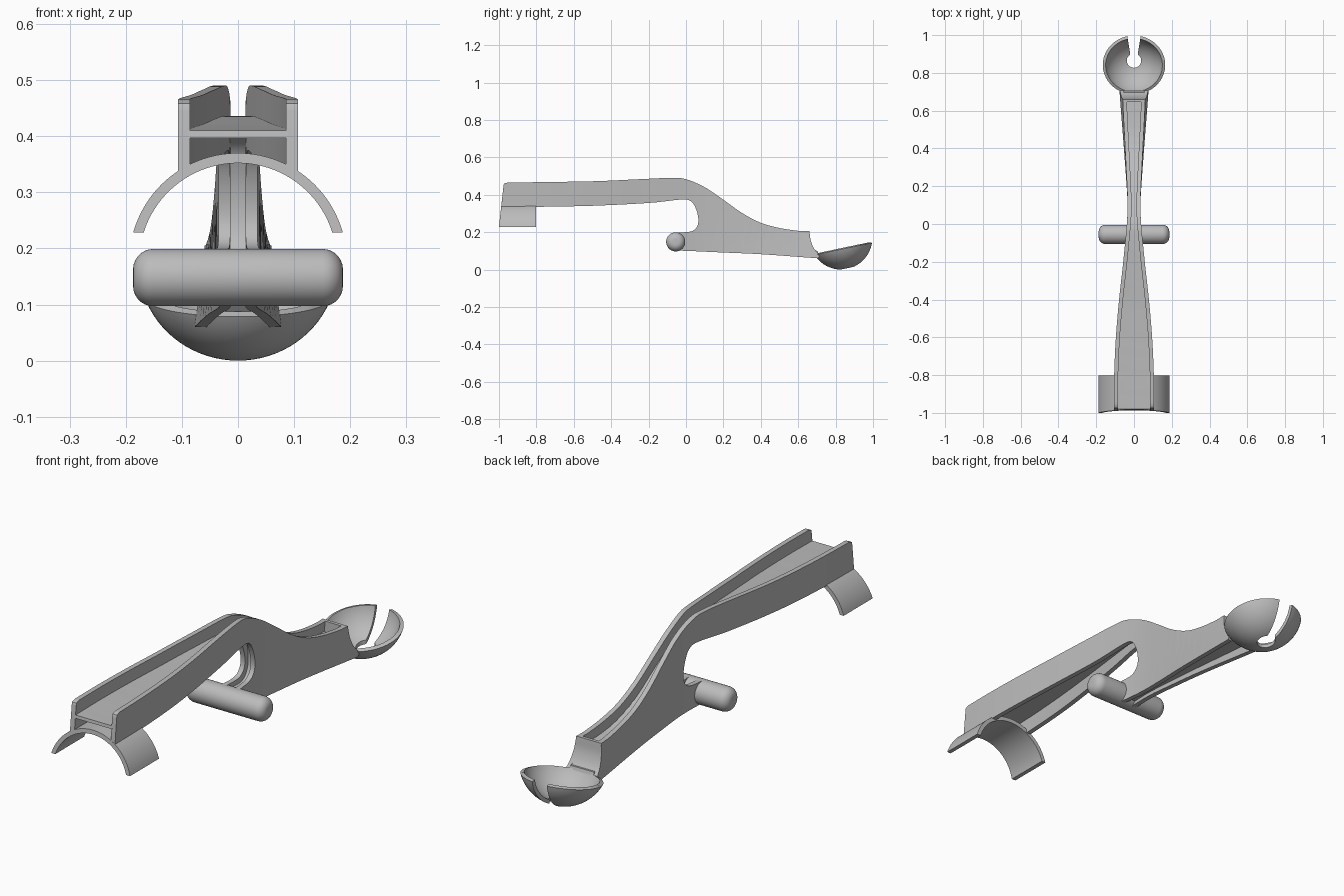
import bpy, bmesh, math
from mathutils import Vector, Matrix

cube = bpy.data.objects.get("Cube")
if cube:
    bpy.data.objects.remove(cube)

grey = bpy.data.materials.new("plain_grey")
grey.use_nodes = True
grey.diffuse_color = (0.5, 0.5, 0.5, 1)
grey.node_tree.nodes["Principled BSDF"].inputs["Base Color"].default_value = (0.5, 0.5, 0.5, 1)


def finish(bm, name):
    """Turn a bmesh into a grey object."""
    bmesh.ops.recalc_face_normals(bm, faces=bm.faces)
    mesh = bpy.data.meshes.new(name)
    bm.to_mesh(mesh)
    bm.free()
    mesh.materials.append(grey)
    ob = bpy.data.objects.new(name, mesh)
    bpy.context.collection.objects.link(ob)
    return ob


def shade(ob):
    bpy.ops.object.select_all(action='DESELECT')
    ob.select_set(True)
    bpy.context.view_layer.objects.active = ob
    bpy.ops.object.shade_smooth_by_angle(angle=math.radians(30))


def smooth(pts, n=5):
    """Smooth curve through the points."""
    p = [Vector(q) for q in pts]
    p = [2 * p[0] - p[1]] + p + [2 * p[-1] - p[-2]]
    out = []
    for a, b, c, d in zip(p, p[1:], p[2:], p[3:]):
        for i in range(n):
            t = i / n
            out.append(0.5 * (2 * b + (c - a) * t + (2 * a - 5 * b + 4 * c - d) * t ** 2
                              + (3 * b - a - 3 * c + d) * t ** 3))
    return out + [p[-2]]


# Half width of the beam along its length
waist = smooth([(-1, .107), (-.8, .105), (-.6, .096), (-.4, .079), (-.2, .057),
                (0, .038), (.1, .034), (.2, .037), (.4, .047), (.6, .057), (.72, .062)])


def outer(y, z):
    w = waist[-1].y
    for a, b in zip(waist, waist[1:]):
        if y <= b.x:
            w = a.y + (b.y - a.y) * (y - a.x) / (b.x - a.x)
            break
    flare = min(max((y - .1) / .6, 0), 1)
    return w + max(0, .2 - z) * .11 * flare


def inner(y, z):
    return outer(y, z) - .021


def beam_part(name, profile, low, high):
    """Side profile given thickness, then bent to the waisted plan."""
    bm = bmesh.new()
    face = bm.faces.new([bm.verts.new((0, p[0], p[1])) for p in profile])
    ext = bmesh.ops.extrude_face_region(bm, geom=[face])
    moved = [v for v in ext["geom"] if isinstance(v, bmesh.types.BMVert)]
    bmesh.ops.translate(bm, verts=moved, vec=(1, 0, 0))
    bmesh.ops.triangulate(bm, faces=bm.faces)
    for i in range(1, 42):
        geom = bm.verts[:] + bm.edges[:] + bm.faces[:]
        bmesh.ops.bisect_plane(bm, geom=geom, plane_co=(0, -1 + i * .042, 0),
                               plane_no=(0, 1, 0), dist=1e-5)
    for v in bm.verts:
        y, z = v.co.y, v.co.z
        v.co.x = high(y, z) if v.co.x > .5 else low(y, z)
    return finish(bm, name)


# Side walls: arched outline with a hooked throat
end_arc = smooth([(.66, .205), (.667, .155), (.685, .112), (.715, .076)])
wall = (smooth([(-.988, .335), (-.976, .445), (-.971, .459), (-.955, .465)], 3)
        + smooth([(-.94, .465), (-.5, .472), (-.25, .483), (-.08, .49), (0, .483), (.1, .44),
                  (.2, .373), (.3, .302), (.4, .25), (.5, .222), (.6, .207), (.64, .205)])
        + end_arc
        + smooth([(.708, .06), (.4, .082), (.2, .091), (0, .1), (-.05, .1)])
        + smooth([(-.05, .198), (.025, .203), (.058, .228), (.066, .27), (.053, .325),
                  (.025, .366), (-.03, .374), (-.2, .356), (-.5, .341), (-.8, .335)]))
walls = beam_part("side_walls", wall, inner, outer)
walls.modifiers.new("Mirror", 'MIRROR').use_clip = False
shade(walls)

# Recessed web between the walls, thick behind the throat
web = (smooth([(-.98, .41), (-.5, .419), (-.25, .43), (-.08, .436), (0, .43), (.1, .388),
               (.2, .322), (.3, .252), (.4, .203), (.5, .175), (.645, .16)])
       + [Vector((.646, .205))] + end_arc[:-1]
       + smooth([(.704, .097), (.4, .106), (.2, .11), (0, .115), (-.03, .12)])
       + smooth([(-.03, .18), (.045, .183), (.078, .215), (.088, .27), (.077, .335),
                 (.045, .388), (-.03, .41), (-.2, .409), (-.5, .405), (-.982, .397)]))
shade(beam_part("centre_web", web,
                lambda y, z: -inner(y, z) - .004,
                lambda y, z: inner(y, z) + .004))

# Curved saddle under the front end
bm = bmesh.new()
ring = []
for radius, sign in ((.194, 1), (.176, -1)):
    start = math.asin(.052 / radius)
    arc = [start + (math.pi - 2 * start) * i / 40 for i in range(41)]
    ring += [(radius * math.cos(a), .176 + radius * math.sin(a)) for a in arc[::sign]]
front = [bm.verts.new((x, -1 + .11 * (z - .228), z)) for x, z in ring]
back = [bm.verts.new((x, -.803, z)) for x, z in ring]
n = len(ring)
for i in range(n):
    j = (i + 1) % n
    bm.faces.new((front[i], front[j], back[j], back[i]))
for i in range(n // 2 - 1):
    for row in (front, back):
        bm.faces.new((row[i], row[i + 1], row[n - 2 - i], row[n - 1 - i]))
shade(finish(bm, "saddle"))

# Cross handle with rounded ends
bm = bmesh.new()
spin = Matrix.Translation((0, -.055, .148)) @ Matrix.Rotation(math.pi / 2, 4, 'Y')
bmesh.ops.create_cone(bm, cap_ends=True, segments=48, radius1=.051, radius2=.051,
                      depth=.374, matrix=spin)
rims = [e for e in bm.edges if abs(e.verts[0].co.x - e.verts[1].co.x) < .01]
bmesh.ops.bevel(bm, geom=rims, offset=.036, segments=7, profile=.5, affect='EDGES')
shade(finish(bm, "cross_handle"))

# Tilted bowl: lower part of a sphere, thickened inwards
bm = bmesh.new()
bmesh.ops.create_uvsphere(bm, u_segments=64, v_segments=40, radius=.17)
bmesh.ops.transform(bm, verts=bm.verts,
                    matrix=Matrix.Translation((0, .83, .17)) @ Matrix.Diagonal((1.04, 1, 1, 1)))
bmesh.ops.bisect_plane(bm, geom=bm.verts[:] + bm.edges[:] + bm.faces[:],
                       plane_co=(0, .995, .143), plane_no=(0, -.21, 1), clear_outer=True)
bowl = finish(bm, "bowl")
solid = bowl.modifiers.new("Thickness", 'SOLIDIFY')
solid.thickness = .016
solid.offset = -1

# Keyhole cutter: round hole opening into a flared slot
outline = [(.04, 1.05), (.034, .985), (.02, .9)]
outline += [(.038 * math.cos(a), .865 + .038 * math.sin(a))
            for a in [math.radians(55 - 290 * i / 32) for i in range(33)]]
outline += [(-.02, .9), (-.034, .985), (-.04, 1.05)]
bm = bmesh.new()
face = bm.faces.new([bm.verts.new((x, y, -.1)) for x, y in outline])
ext = bmesh.ops.extrude_face_region(bm, geom=[face])
bmesh.ops.translate(bm, vec=(0, 0, .5),
                    verts=[v for v in ext["geom"] if isinstance(v, bmesh.types.BMVert)])
cutter = finish(bm, "slot_cutter")
cutter.hide_render = True
cut = bowl.modifiers.new("Slot", 'BOOLEAN')
cut.operation = 'DIFFERENCE'
cut.solver = 'EXACT'
cut.object = cutter

# Bake the cut and drop the cutter
graph = bpy.context.evaluated_depsgraph_get()
baked = bpy.data.meshes.new_from_object(bowl.evaluated_get(graph))
bowl.modifiers.clear()
bowl.data = baked
bpy.data.objects.remove(cutter)
shade(bowl)
